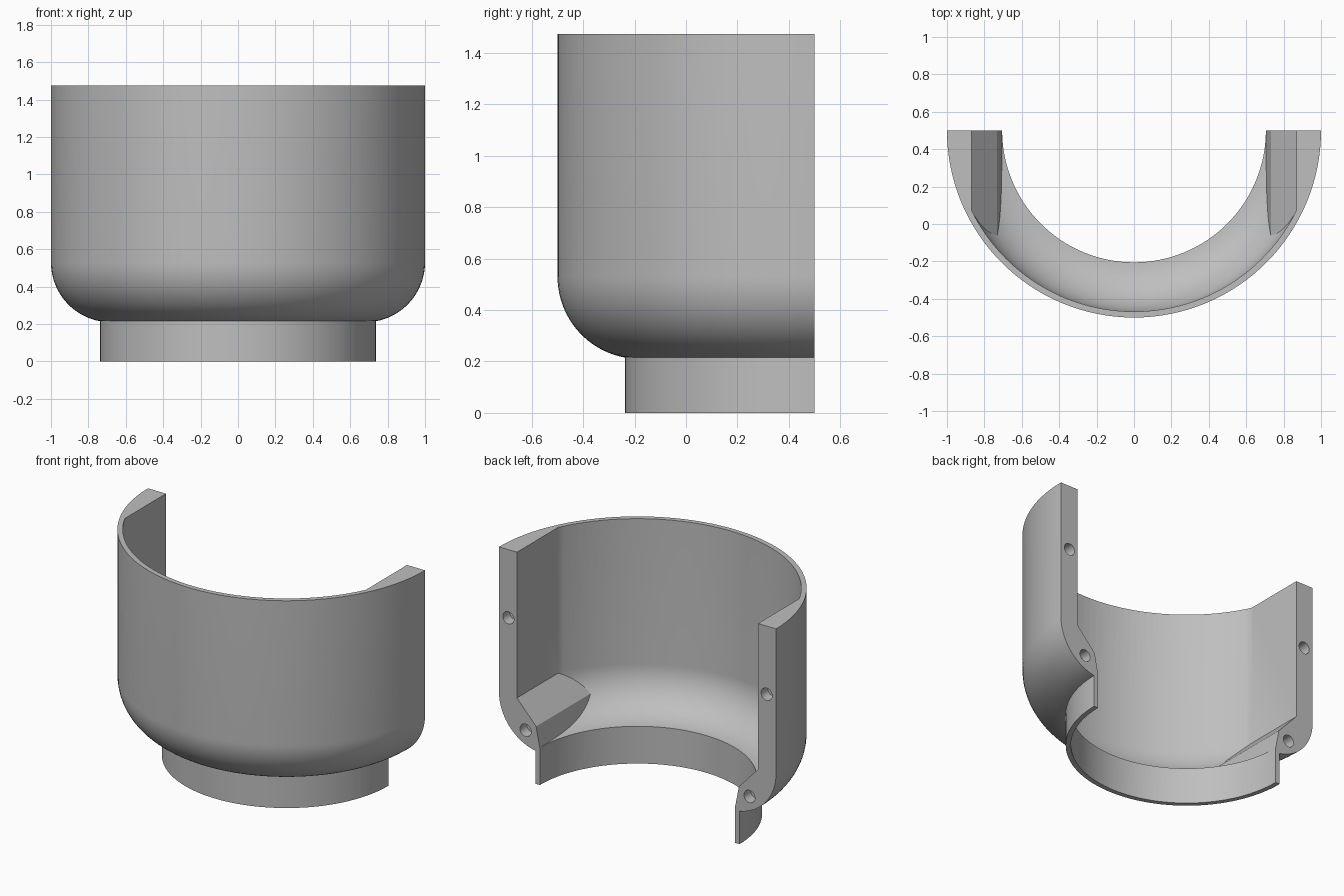
import bpy, bmesh, math
from mathutils import Vector, Matrix

if "Cube" in bpy.data.objects:
    bpy.data.objects.remove(bpy.data.objects["Cube"], do_unlink=True)

HEIGHT, WALL = 1.475, 0.032
BACK = 0.5                      # split plane, also holds the lathe axis
BEND = Vector((0.68, 0.53))     # centre of the rounded shoulder
NECK = 0.737

grey = bpy.data.materials.new("plain grey")
grey.use_nodes = True
grey.diffuse_color = (0.52, 0.52, 0.52, 1)
grey.node_tree.nodes["Principled BSDF"].inputs["Base Color"].default_value = (0.52, 0.52, 0.52, 1)


def make(name, bm):
    bmesh.ops.recalc_face_normals(bm, faces=bm.faces)
    mesh = bpy.data.meshes.new(name)
    bm.to_mesh(mesh)
    bm.free()
    mesh.materials.append(grey)
    ob = bpy.data.objects.new(name, mesh)
    bpy.context.collection.objects.link(ob)
    return ob


def lathe(inset, low, high, steps=128):
    """Solid of revolution of the bowl silhouette, moved inwards by inset."""
    neck, r = NECK - inset, 0.32 - inset
    end = math.acos((neck - BEND.x) / r)
    arc = [(BEND.x + r * math.cos(end * i / 20), BEND.y - r * math.sin(end * i / 20))
           for i in range(21)]
    profile = [(0, high), (BEND.x + r, high)] + arc + [(neck, low), (0, low)]
    bm = bmesh.new()
    verts = [bm.verts.new((x, BACK, z)) for x, z in profile]
    edges = [bm.edges.new(pair) for pair in zip(verts, verts[1:])]
    bmesh.ops.spin(bm, geom=verts + edges, cent=(0, BACK, 0), axis=(0, 0, 1),
                   angle=2 * math.pi, steps=steps)
    bmesh.ops.remove_doubles(bm, verts=bm.verts, dist=1e-4)
    return bm


def prism(points, y0, y1):
    bm = bmesh.new()
    face = bm.faces.new([bm.verts.new((x, y0, z)) for x, z in points])
    new = bmesh.ops.extrude_face_region(bm, geom=[face])["geom"]
    bmesh.ops.translate(bm, vec=(0, y1 - y0, 0),
                        verts=[v for v in new if isinstance(v, bmesh.types.BMVert)])
    return bm


def subtract(target, cutter):
    cutter.hide_render = True
    mod = target.modifiers.new("cut", "BOOLEAN")
    mod.operation, mod.solver, mod.object = "DIFFERENCE", "EXACT", cutter
    bpy.ops.object.select_all(action="DESELECT")
    bpy.context.view_layer.objects.active = target
    target.select_set(True)
    bpy.ops.object.modifier_apply(modifier=mod.name)
    bpy.data.objects.remove(cutter, do_unlink=True)


# Outer half body, split along the back plane
bm = lathe(0, 0, HEIGHT)
bmesh.ops.bisect_plane(bm, geom=bm.verts[:] + bm.edges[:] + bm.faces[:], dist=1e-5,
                       plane_co=(0, BACK, 0), plane_no=(0, 1, 0), clear_outer=True)
bmesh.ops.holes_fill(bm, edges=[e for e in bm.edges if e.is_boundary])
body = make("half_housing", bm)

# Cavity, leaving the joining flanges at both sides
cavity = make("cavity", lathe(WALL, -0.2, HEIGHT + 0.2))
flange = [(0.87, 2), (0.87, 0.524), (0.732, 0.375), (0.706, 0.243),
          (0.715, 0.1), (1.3, 0.1), (1.3, 2)]
for side in (1, -1):
    subtract(cavity, make("flange", prism([(side * x, z) for x, z in flange], -0.7, 1.7)))
subtract(body, cavity)

# Blind bolt holes in the flange faces
for side in (1, -1):
    for x, z in ((0.932, 1.03), (0.808, 0.33)):
        bm = bmesh.new()
        bmesh.ops.create_cone(bm, cap_ends=True, segments=32, radius1=0.04, radius2=0.04,
                              depth=0.14, matrix=Matrix.Translation((side * x, BACK, z))
                              @ Matrix.Rotation(math.pi / 2, 4, "X"))
        subtract(body, make("bolt_hole", bm))

bpy.ops.object.select_all(action="DESELECT")
body.select_set(True)
bpy.context.view_layer.objects.active = body
bpy.ops.object.shade_smooth_by_angle(angle=math.radians(30))
